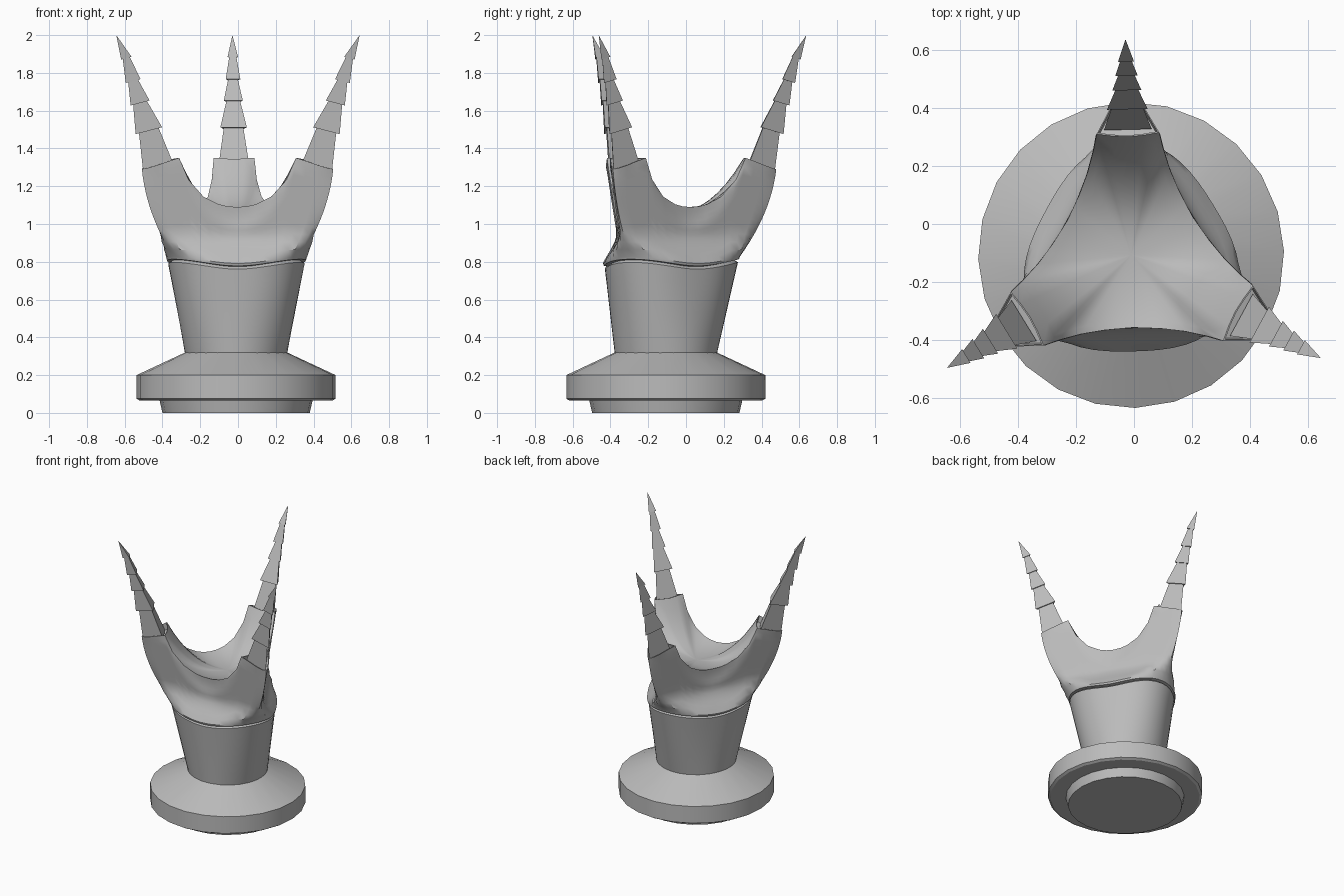
import bpy, bmesh, math
from mathutils import Vector

if "Cube" in bpy.data.objects:
    bpy.data.objects.remove(bpy.data.objects["Cube"])

CENTRE = Vector((-0.01, -0.107, 0))
TURN = math.radians(91.5)          # direction of the first arm
ARMS = [TURN + math.radians(120 * k) for k in range(3)]

grey = bpy.data.materials.new("stone_grey")
grey.diffuse_color = (0.5, 0.5, 0.5, 1)
grey.use_nodes = True
grey.node_tree.nodes["Principled BSDF"].inputs["Base Color"].default_value = grey.diffuse_color


def place(r, t, z, a):
    """Arm-local radial, tangential, height -> world."""
    return CENTRE + Vector((r * math.cos(a) - t * math.sin(a),
                            r * math.sin(a) + t * math.cos(a), z))


def finish(name, bm, angle=35):
    bmesh.ops.remove_doubles(bm, verts=bm.verts, dist=0.0008)
    bmesh.ops.recalc_face_normals(bm, faces=bm.faces)
    me = bpy.data.meshes.new(name)
    bm.to_mesh(me)
    bm.free()
    ob = bpy.data.objects.new(name, me)
    bpy.context.collection.objects.link(ob)
    me.materials.append(grey)
    bpy.ops.object.select_all(action='DESELECT')
    ob.select_set(True)
    bpy.context.view_layer.objects.active = ob
    bpy.ops.object.shade_smooth_by_angle(angle=math.radians(angle))
    return ob


def skin(bm, rows, closed=True):
    """Quads between successive rows of points."""
    vs = [[bm.verts.new(p) for p in row] for row in rows]
    n = len(rows[0])
    for a, b in zip(vs, vs[1:]):
        for i in range(n if closed else n - 1):
            j = (i + 1) % n
            bm.faces.new((a[i], a[j], b[j], b[i]))
    return vs


# three-lobed seam between stem and crown
def rim(phi, dr=0.0, dz=0.0):
    c = math.cos(3 * phi)
    return 0.352 + 0.03 * c + dr, 0.804 + 0.018 * c + dz


# pedestal base: lathed, with a small disc marked underneath
bm = bmesh.new()
profile = [(0.13, 0), (0.39, 0), (0.405, 0.065), (0.51, 0.065),
           (0.527, 0.075), (0.527, 0.20), (0.27, 0.32)]
N = 24
rows = [[place(r, 0, z, TURN + 2 * math.pi * i / N) for i in range(N)] for r, z in profile]
vs = skin(bm, rows)
bm.faces.new(vs[0])
bm.faces.new(vs[-1])
finish("pedestal_base", bm, 25)

# stem: round at the foot, three-lobed at the wavy top
bm = bmesh.new()
N = 48
rows = []
for k in range(7):
    f = k / 6
    row = []
    for i in range(N):
        phi = 2 * math.pi * i / N
        r, z = rim(phi, 0, -0.025)
        row.append(place(0.27 + (r - 0.27) * f, 0, 0.31 + (z - 0.31) * f, TURN + phi))
    rows.append(row)
row = []
for i in range(N):
    phi = 2 * math.pi * i / N
    r, z = rim(phi, -0.018, -0.012)
    row.append(place(r, 0, z, TURN + phi))
rows.append(row)
skin(bm, rows)
finish("stem", bm)

# crown: half-arm outlines, from the saddle between arms to the arm's middle
edge = [(0.125, 0.2165, 1.09), (0.17, 0.194, 1.093), (0.215, 0.172, 1.105),
        (0.29, 0.142, 1.145), (0.369, 0.119, 1.235), (0.42, 0.108, 1.35)]
outer = edge + [(0.47, 0.08, 1.332), (0.525, 0.05, 1.31), (0.565, 0.024, 1.296),
                (0.585, 0, 1.29)]
inner = edge + [(0.412, 0.055, 1.347), (0.408, 0, 1.343)]
angles = [60, 52, 45, 37, 30, 24, 18, 12, 6, 0]
bulge = [-0.03, -0.03, -0.028, -0.02, -0.01, 0.005, 0.02, 0.03, 0.035, 0.035]


def mirrored(half):
    return half + [(r, -t, z) for r, t, z in half[-2::-1]]


def flank(z):
    """Distance of the crown's three flat flanks from the axis."""
    if z < 0.95:
        return 0.25 + 0.085 * min(1, (0.95 - z) / 0.15) ** 1.6
    return 0.25 + 0.06 * (z - 0.95) / 0.4


def outer_row(f):
    row = []
    for (r, t, z), deg, b in zip(outer, angles, bulge):
        phi = math.radians(deg)
        rb, zb = rim(phi, 0.01, 0.005)
        push = 4 * f * (1 - f) * b
        cx, cy = math.cos(phi), math.sin(phi)
        x = rb * cx * (1 - f) + r * f + push * cx
        y = rb * cy * (1 - f) + t * f + push * cy
        h = zb + (z - zb) * f
        over = x * 0.5 + y * 0.866 - flank(h)
        if 0 < f < 1 and over > 0 and deg > 0:      # press onto the flank
            y_new = y - over * 0.866
            x, y = (x - over * 0.5, y_new) if y_new > 0.006 else (x, 0.006)
        row.append((x, y, h))
    return mirrored(row)


def lip_row(dr, dz):
    row = []
    for deg in angles:
        phi = math.radians(deg)
        r, z = rim(phi, dr, dz)
        row.append((r * math.cos(phi), r * math.sin(phi), z))
    return mirrored(row)


def bowl_row(f):
    return mirrored([(r * f, t * f, 1.055 + (z - 1.055) * f ** 2.4) for r, t, z in inner])


bm = bmesh.new()
end_loop = mirrored(outer[5:]) + [(r, t, z) for r, t, z in
                                  [(0.412, -0.055, 1.347), (0.408, 0, 1.343), (0.412, 0.055, 1.347)]]
for a in ARMS:
    walls = [lip_row(-0.018, -0.012), lip_row(0.006, -0.008)]
    walls += [outer_row(k / 12) for k in range(13)]
    skin(bm, [[place(*p, a) for p in row] for row in walls], False)
    bowl = [bowl_row(1 - k / 9) for k in range(9)] + [bowl_row(0.02)]
    skin(bm, [[place(*p, a) for p in row] for row in bowl], False)
    # sunken socket at the arm's end
    c = Vector((0.485, 0, 1.32))
    loops = [[Vector(p) for p in end_loop]]
    loops.append([c + (p - c) * 0.94 for p in loops[0]])
    loops.append([p + Vector((-0.012, 0, -0.045)) for p in loops[1]])
    vs = skin(bm, [[place(*p, a) for p in row] for row in loops])
    bm.faces.new(vs[-1])
# close the middle of the bowl
bmesh.ops.remove_doubles(bm, verts=bm.verts, dist=0.0008)
mid = [e for e in bm.edges if e.is_boundary
       and all((v.co - CENTRE).xy.length < 0.03 for v in e.verts)]
bmesh.ops.contextual_create(bm, geom=mid)
finish("crown", bm)

# claws: stacked three-sided frustums (base radius, top radius, base r, base z)
joints = [(0.095, 0.060, 0.480, 1.29), (0.081, 0.042, 0.543, 1.50),
          (0.058, 0.030, 0.597, 1.645), (0.045, 0.022, 0.640, 1.76),
          (0.032, 0.0, 0.682, 1.88), (0, 0, 0.744, 2.0)]
for n, a in enumerate(ARMS):
    bm = bmesh.new()
    for (r0, r1, x0, z0), (_, _, x1, z1) in zip(joints, joints[1:]):
        rings = []
        for rad, x, z in ((r0, x0, z0), (r1, x1, z1)):
            ring = []
            for k in range(3):
                q = math.radians(120 * k)
                dx = rad * math.cos(q)
                ring.append(bm.verts.new(place(x + dx, rad * math.sin(q), z - 0.3 * dx, a)))
            rings.append(ring)
        lo, hi = rings
        for k in range(3):
            j = (k + 1) % 3
            bm.faces.new((lo[k], lo[j], hi[j], hi[k]))
        bm.faces.new(lo)
        if r1 > 0:
            bm.faces.new(hi)
    finish("claw_%d" % (n + 1), bm, 10)
